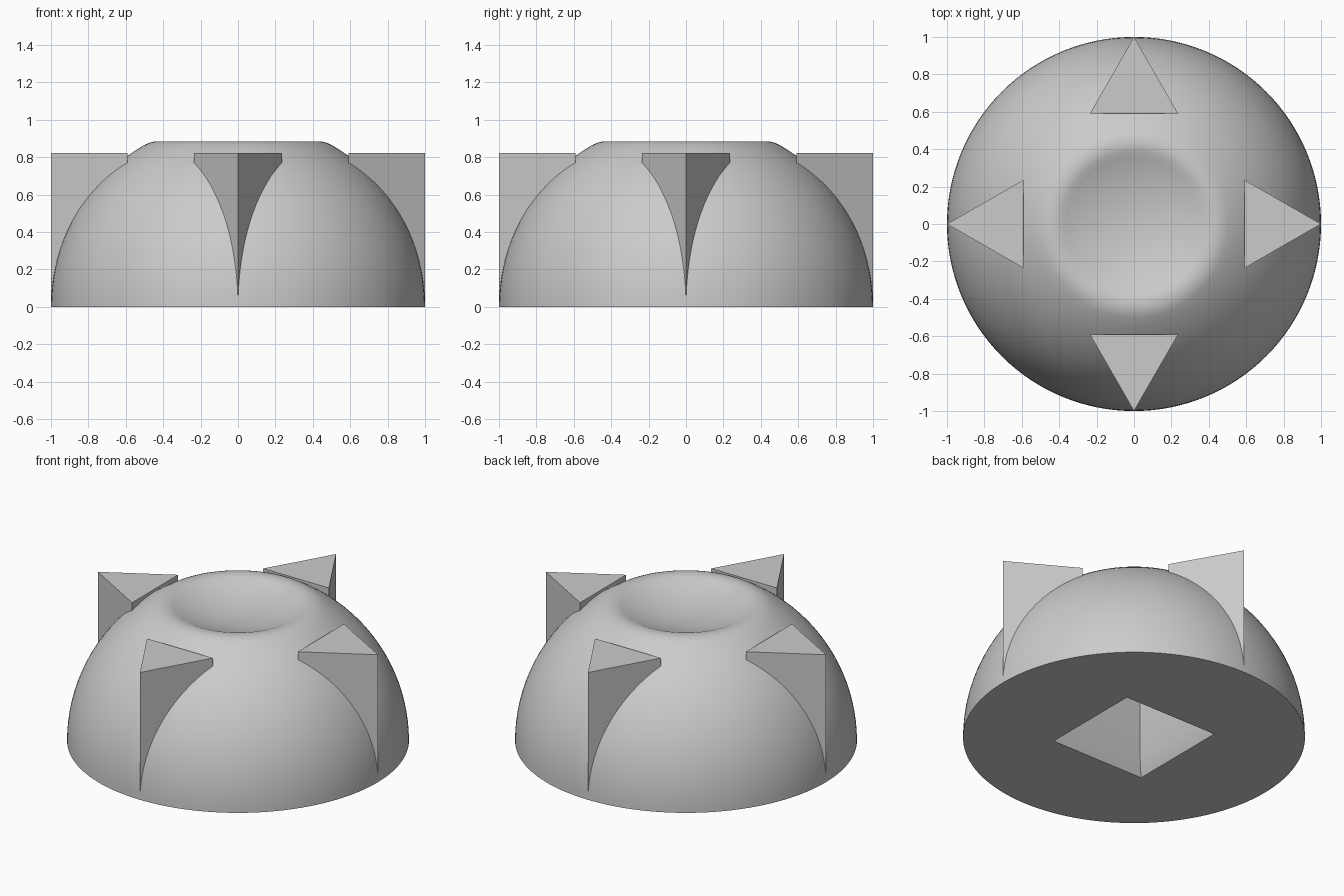
import bpy, bmesh
from math import sin, cos, pi, sqrt, radians
from mathutils import Matrix, Vector

cube = bpy.data.objects.get("Cube")
if cube:
    bpy.data.objects.remove(cube, do_unlink=True)

grey = bpy.data.materials.new("light grey")
grey.use_nodes = True
colour = (0.6, 0.6, 0.6, 1)
grey.diffuse_color = colour
grey.node_tree.nodes["Principled BSDF"].inputs["Base Color"].default_value = colour


def make_object(name, bm):
    bmesh.ops.recalc_face_normals(bm, faces=bm.faces)
    mesh = bpy.data.meshes.new(name)
    bm.to_mesh(mesh)
    bm.free()
    mesh.materials.append(grey)
    obj = bpy.data.objects.new(name, mesh)
    bpy.context.collection.objects.link(obj)
    return obj


def loft(name, rings):
    """Closed solid through a stack of rings with equal point counts."""
    bm = bmesh.new()
    rows = [[bm.verts.new(p) for p in ring] for ring in rings]
    for low, high in zip(rows, rows[1:]):
        for i in range(len(low)):
            j = (i + 1) % len(low)
            bm.faces.new((low[i], low[j], high[j], high[i]))
    bm.faces.new(rows[0][::-1])
    bm.faces.new(rows[-1])
    return make_object(name, bm)


def circle(r, z, n=128):
    return [(r * cos(2 * pi * i / n), r * sin(2 * pi * i / n), z) for i in range(n)]


def square(s, z):
    return [(-s, -s, z), (s, -s, z), (s, s, z), (-s, s, z)]


# Dome: hemisphere, rounded lip, shallow spherical dish on top
profile = [(cos(radians(a)), sin(radians(a))) for a in range(0, 61, 3)]
profile += [(0.475, 0.877), (0.45, 0.883), (0.42, 0.885), (0.39, 0.879), (0.36, 0.867)]
profile += [(r, 1.80 - sqrt(1 - r * r)) for r in (0.32, 0.27, 0.22, 0.16, 0.1, 0.05, 0.015)]
dome = loft("dome", [circle(r, z) for r, z in profile])

# Square socket underneath with a chamfered mouth
socket = loft("socket_cutter", [square(0.346, -0.03), square(0.29, 0.10), square(0.29, 0.6)])
socket.hide_render = True
cut = dome.modifiers.new("socket", "BOOLEAN")
cut.operation = "DIFFERENCE"
cut.solver = "EXACT"
cut.object = socket
bpy.ops.object.select_all(action="DESELECT")
bpy.context.view_layer.objects.active = dome
dome.select_set(True)
bpy.ops.object.modifier_apply(modifier=cut.name)
bpy.data.objects.remove(socket, do_unlink=True)
bpy.ops.object.shade_smooth_by_angle(angle=radians(30))

# Four triangular fins pointing outward
outline = [(1.0, 0), (0.592, 0.235), (0.592, -0.235)]
for i, side in enumerate(("left", "back", "right", "front")):
    turn = Matrix.Rotation(i * pi / 2, 4, "Z")
    loft(side + "_fin", [[turn @ Vector((x, y, z)) for x, y in outline] for z in (0.05, 0.822)])
